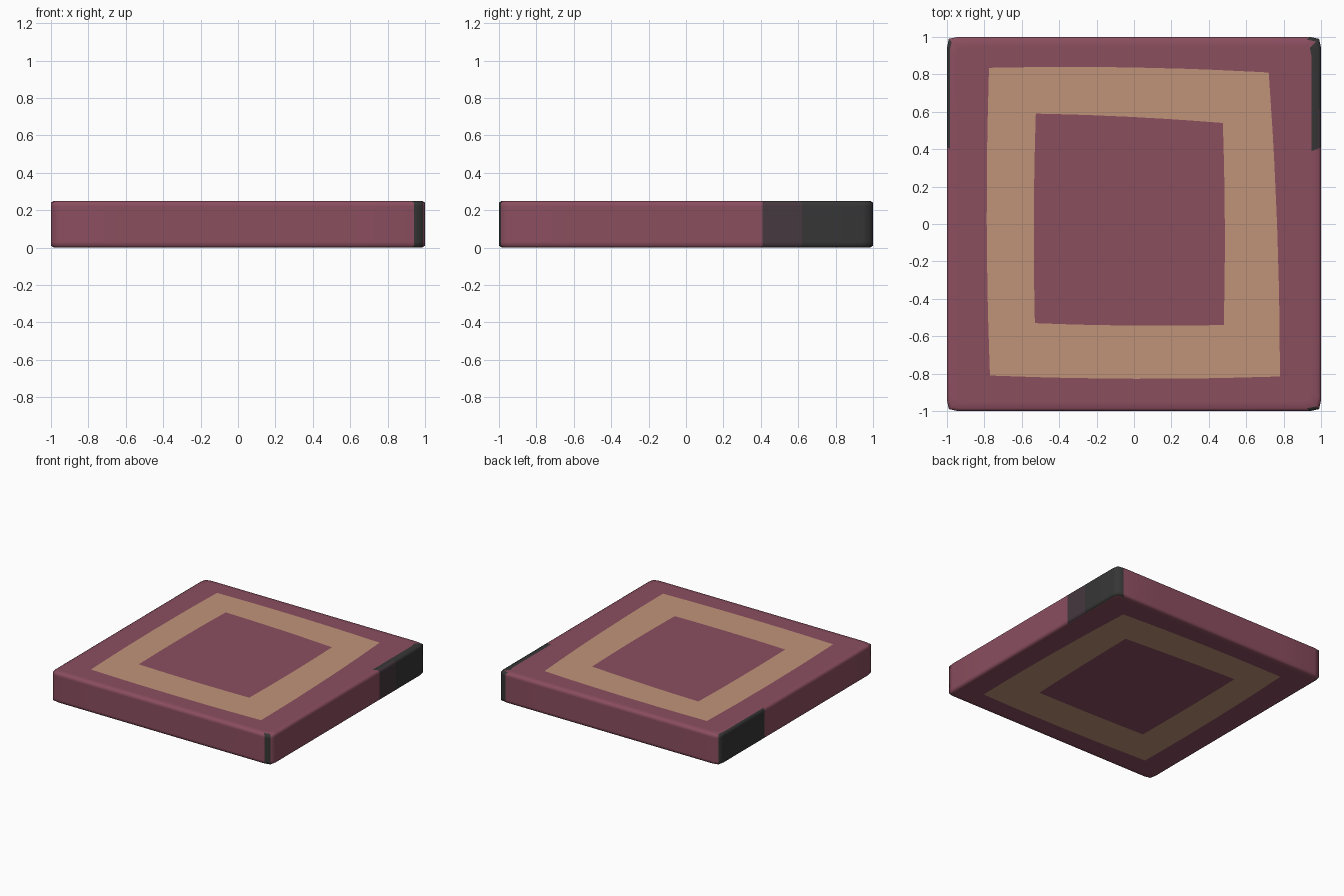
import bpy, bmesh
from mathutils import Vector

if "Cube" in bpy.data.objects:
    bpy.data.objects.remove(bpy.data.objects["Cube"])


def srgb(r, g, b):
    def lin(c):
        c /= 255
        return c / 12.92 if c <= 0.04045 else ((c + 0.055) / 1.055) ** 2.4
    return (lin(r), lin(g), lin(b), 1)


def material(name, rgb):
    m = bpy.data.materials.new(name)
    m.diffuse_color = srgb(*rgb)
    m.use_nodes = True
    m.node_tree.nodes["Principled BSDF"].inputs["Base Color"].default_value = m.diffuse_color
    return m


MATS = [material("rose", (139, 78, 95)), material("tan", (192, 148, 121)),
        material("charcoal", (54, 54, 54)), material("dusky_plum", (70, 56, 63))]
ROSE, TAN, CHARCOAL, PLUM = range(4)

# stations along each side of the square; cuts allow the dark corner patches
STATIONS = [-1, -0.94, -0.62, -0.41, 0, 0.41, 0.62, 0.94]


def loop(bm, corners, z, bulge=0.0):
    """Closed loop of vertices through four corners, sides slightly bowed."""
    verts = []
    for i in range(4):
        a, b = Vector(corners[i]), Vector(corners[(i + 1) % 4])
        out = Vector(((b - a).y, -(b - a).x)).normalized()
        for t in STATIONS:
            p = a.lerp(b, (t + 1) / 2) + out * bulge * (1 - t * t)
            verts.append(bm.verts.new((p.x, p.y, z)))
    return verts


def square(inset):
    s = 1 - inset
    return [(-s, -s), (s, -s), (s, s), (-s, s)]


def outline(bm, inset, z):
    """Square loop with its corner points pulled in a little."""
    verts = loop(bm, square(inset), z)
    for v in verts[::len(STATIONS)]:
        v.co.x *= 0.99
        v.co.y *= 0.99
    return verts


# painted border corners: front left, front right, back right, back left
TOP_OUT = [(-0.77, -0.81), (0.78, -0.815), (0.72, 0.81), (-0.775, 0.835)]
TOP_IN = [(-0.53, -0.53), (0.48, -0.54), (0.475, 0.54), (-0.525, 0.59)]
LOW_OUT = [(-0.78, -0.80), (0.79, -0.82), (0.76, 0.78), (-0.75, 0.82)]
LOW_IN = [(-0.515, -0.51), (0.485, -0.53), (0.51, 0.51), (-0.51, 0.57)]

bm = bmesh.new()
H = 0.25
loops = [loop(bm, LOW_IN, 0, 0.005), loop(bm, LOW_OUT, 0, 0.015),
         outline(bm, 0.14, 0), outline(bm, 0.05, 0), outline(bm, 0.015, 0),
         outline(bm, 0, 0.01), outline(bm, 0, 0.03),
         outline(bm, 0, H - 0.03), outline(bm, 0, H - 0.01), outline(bm, 0.015, H),
         outline(bm, 0.05, H), outline(bm, 0.14, H),
         loop(bm, TOP_OUT, H, 0.015), loop(bm, TOP_IN, H, 0.008)]


def colour(band, c):
    """Material for a face from its band (bottom to top) and its centre."""
    if band in (0, 12):
        return TAN
    if 4 <= band <= 8:                                    # side walls
        if c.x > 0.98 and c.y > 0.41:
            return PLUM if c.y < 0.62 else CHARCOAL
        if c.x < -0.985 and c.y > 0.41:
            return CHARCOAL
        if 0.95 < c.x < 0.985 and abs(c.y) > 0.97:
            return CHARCOAL
    if band == 9 and c.x > 0.955 and c.y > 0.41:          # dark top rim
        return CHARCOAL
    return ROSE


# bridge neighbouring loops, then cap the middles
n = len(loops[0])
for band, (lo, hi) in enumerate(zip(loops, loops[1:])):
    for i in range(n):
        j = (i + 1) % n
        f = bm.faces.new((lo[i], lo[j], hi[j], hi[i]))
        f.material_index = colour(band, f.calc_center_median())
bm.faces.new(loops[-1])
bm.faces.new(loops[0][::-1])
for f in bm.faces:
    f.smooth = True
bmesh.ops.recalc_face_normals(bm, faces=bm.faces[:])

mesh = bpy.data.meshes.new("square_cushion")
bm.to_mesh(mesh)
bm.free()
for m in MATS:
    mesh.materials.append(m)
bpy.context.collection.objects.link(bpy.data.objects.new("square_cushion", mesh))
